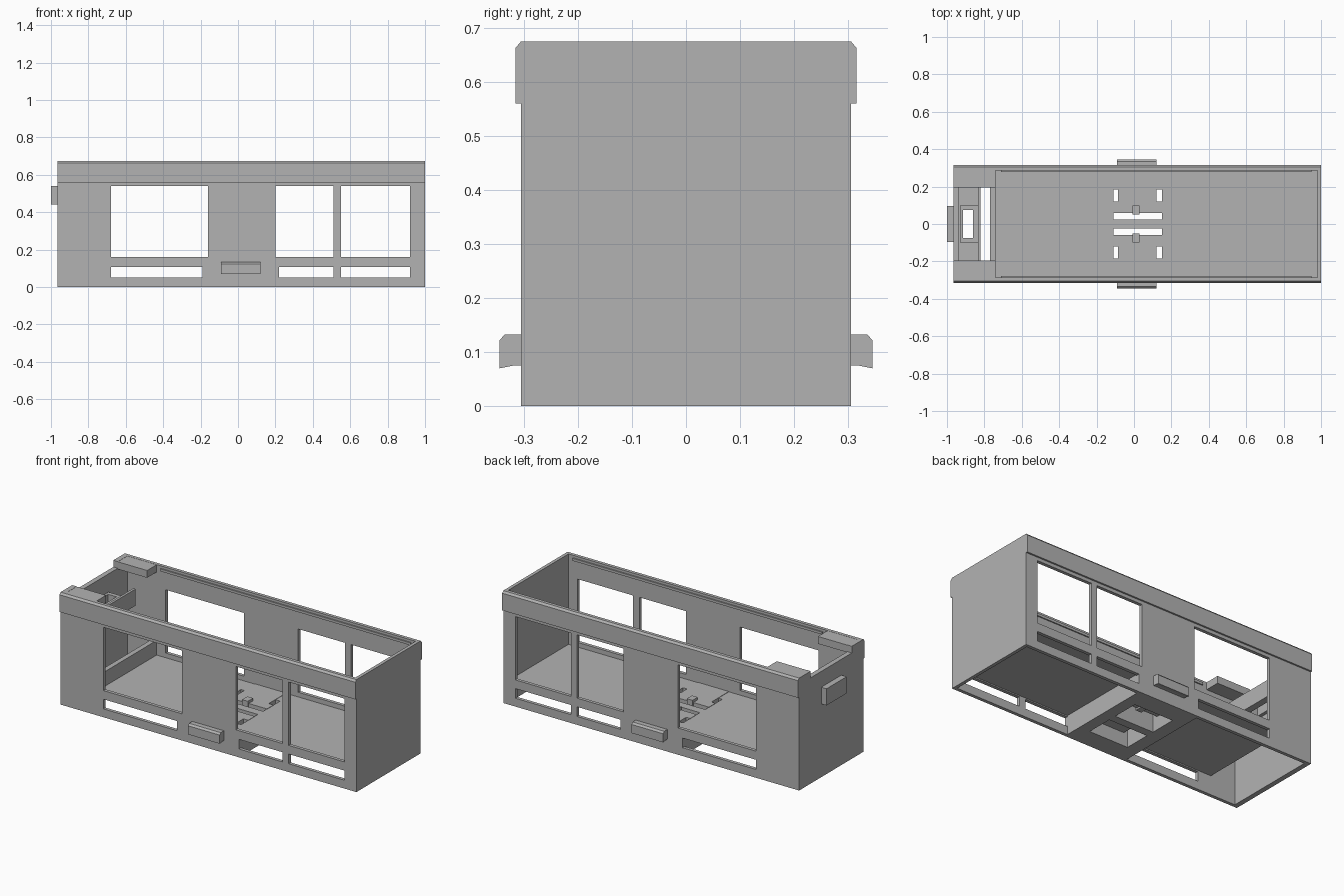
import bpy, bmesh

cube = bpy.data.objects.get("Cube")
if cube:
    bpy.data.objects.remove(cube, do_unlink=True)

grey = bpy.data.materials.new("plain_grey")
grey.use_nodes = True
COLOUR = (0.45, 0.45, 0.45, 1)
grey.diffuse_color = COLOUR
grey.node_tree.nodes["Principled BSDF"].inputs["Base Color"].default_value = COLOUR


def finish(name, bm):
    bmesh.ops.recalc_face_normals(bm, faces=bm.faces)
    mesh = bpy.data.meshes.new(name)
    bm.to_mesh(mesh)
    bm.free()
    mesh.materials.append(grey)
    ob = bpy.data.objects.new(name, mesh)
    bpy.context.scene.collection.objects.link(ob)
    return ob


def box(name, x, y, z):
    bm = bmesh.new()
    bmesh.ops.create_cube(bm, size=1)
    for v in bm.verts:
        v.co = [r[0] if c < 0 else r[1] for c, r in zip(v.co, (x, y, z))]
    return finish(name, bm)


def extrude_x(name, profile, x0, x1):
    bm = bmesh.new()
    face = bm.faces.new([bm.verts.new((x0, y, z)) for y, z in profile])
    out = bmesh.ops.extrude_face_region(bm, geom=[face])
    for v in out["geom"]:
        if isinstance(v, bmesh.types.BMVert):
            v.co.x = x1
    return finish(name, bm)


def cut(target, cutters):
    for c in cutters:
        mod = target.modifiers.new("cut", "BOOLEAN")
        mod.operation, mod.solver, mod.object = "DIFFERENCE", "EXACT", c
    bpy.context.view_layer.update()
    graph = bpy.context.evaluated_depsgraph_get()
    mesh = bpy.data.meshes.new_from_object(target.evaluated_get(graph))
    target.modifiers.clear()
    target.data = mesh
    for c in cutters:
        bpy.data.objects.remove(c, do_unlink=True)


BACK, FRONT = -0.965, 1.0
INNER = 0.285

# Body shell with the wider, chamfered band along the top
half = [(0.305, 0), (0.305, 0.56), (0.315, 0.56), (0.315, 0.663), (0.305, 0.675)]
body = extrude_x("body_shell", half + [(-y, z) for y, z in reversed(half)], BACK, FRONT)

through = (-0.5, 0.5)
cutters = [
    box("cabin_space", (-0.935, 0.98), (-INNER, INNER), (0.132, 1)),
    box("front_underside", (0.22, 0.98), (-INNER, INNER), (-1, 0.115)),
    box("rear_underside", (-0.935, -0.19), (-INNER, INNER), (-1, 0.115)),
    box("rear_floor_gap", (-0.935, -0.77), (-INNER, INNER), (0.1, 0.2)),
    box("end_notch", (-1.2, -0.9), (-0.195, 0.195), (0.635, 1)),
]
# Windows and the low slots run through both side walls
for a, b in ((-0.68, -0.16), (0.2, 0.51), (0.55, 0.92)):
    cutters.append(box("window", (a, b), through, (0.16, 0.54)))
for a, b in ((-0.68, -0.19), (0.22, 0.51), (0.55, 0.92)):
    cutters.append(box("slot", (a, b), through, (0.05, 0.108)))
# Clip openings through the centre block
for s in (-1, 1):
    cutters.append(box("clip_opening", (-0.11, 0.15), sorted((s * 0.025, s * 0.185)), (-1, 0.5)))
cut(body, cutters)

clip_profile = [(0.3, 0.075), (0.32, 0.075), (0.345, 0.07), (0.345, 0.122),
                (0.335, 0.133), (0.3, 0.133)]
for side, s in (("left", 1), ("right", -1)):
    def span(a, b):
        return sorted((s * a, s * b))

    # Corner blocks at the rear end
    box(f"{side}_corner_block", (-0.96, -0.74), span(0.195, 0.3), (0.63, 0.674))
    # Thin rail inside the top of each wall
    box(f"{side}_inner_rail", (-0.71, 0.95), span(0.278, 0.29), (0.645, 0.66))
    # Sliding clip: outer handle, arm, cross head and peg
    extrude_x(f"{side}_clip_handle", [(s * y, z) for y, z in clip_profile], -0.09, 0.12)
    box(f"{side}_clip_arm", (-0.085, 0.12), span(0.11, 0.3), (0.08, 0.134))
    box(f"{side}_clip_head", (-0.112, 0.152), span(0.058, 0.12), (0.08, 0.134))
    box(f"{side}_clip_peg", (-0.008, 0.03), span(0.05, 0.1), (0.07, 0.15))

# Low partition at the rear edge of the floor
box("rear_partition", (-0.77, -0.74), (-INNER, INNER), (0.115, 0.22))

# Rear shelf and its raised, open socket
shelf = box("rear_shelf", (-0.94, -0.83), (-0.2, 0.2), (0.44, 0.47))
socket = box("socket_frame", (-0.93, -0.835), (-0.1, 0.1), (0.465, 0.53))
for part in (shelf, socket):
    cut(part, [box("socket_hole", (-0.915, -0.86), (-0.075, 0.075), (0.3, 0.7))])
box("shelf_lip", (-0.835, -0.82), (-0.2, 0.2), (0.44, 0.54))

# End coupling plate with two round holes
coupler = box("end_coupler", (-1.0, -0.96), (-0.095, 0.095), (0.44, 0.54))
holes = []
for y in (-0.045, 0.045):
    bm = bmesh.new()
    bmesh.ops.create_cone(bm, cap_ends=True, segments=16, radius1=0.015, radius2=0.015, depth=0.06)
    for v in bm.verts:
        v.co = (v.co.z - 1.0, y + v.co.x, 0.49 + v.co.y)
    holes.append(finish("coupler_hole", bm))
cut(coupler, holes)
